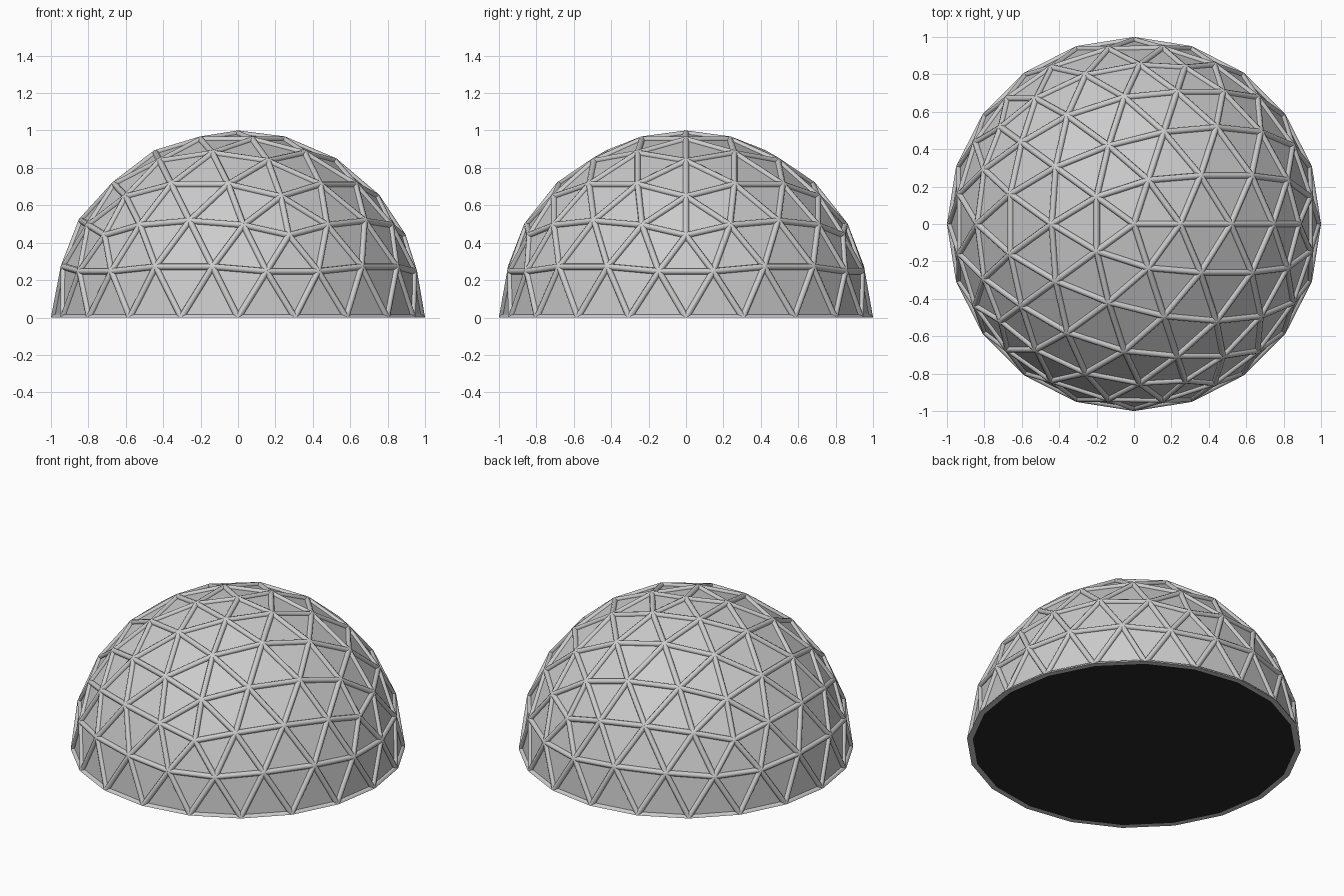
import bpy, bmesh, math
from mathutils import Vector, Matrix

if "Cube" in bpy.data.objects:
    bpy.data.objects.remove(bpy.data.objects["Cube"])

N = 4            # geodesic frequency
T = 0.017        # strut radius
R = 1 - T        # radius of strut axes and panels


def finish(bm, name):
    me = bpy.data.meshes.new(name)
    bm.to_mesh(me)
    bm.free()
    ob = bpy.data.objects.new(name, me)
    bpy.context.collection.objects.link(ob)
    return ob


# Icosahedron with a corner on top and a corner towards +x
c, s = 2 / math.sqrt(5), 1 / math.sqrt(5)
up = [Vector((c * math.cos(k * math.tau / 5), c * math.sin(k * math.tau / 5), s)) for k in range(5)]
lo = [Vector((c * math.cos((k + .5) * math.tau / 5), c * math.sin((k + .5) * math.tau / 5), -s)) for k in range(5)]
top = Vector((0, 0, 1))
ico = []
for k in range(5):
    j = (k + 1) % 5
    ico += [(top, up[k], up[j]), (up[k], lo[k], up[j]), (lo[k], lo[j], up[j])]

# Panels: each big triangle split into a flat grid, pushed onto the sphere
bm = bmesh.new()
for a, b, d in ico:
    def pt(i, j):
        return (a * (N - i - j) + b * i + d * j).normalized() * R
    for i in range(N):
        for j in range(N - i):
            tris = [(pt(i, j), pt(i + 1, j), pt(i, j + 1))]
            if i + j < N - 1:
                tris.append((pt(i + 1, j), pt(i + 1, j + 1), pt(i, j + 1)))
            for t in tris:
                if min(p.z for p in t) > -1e-4:
                    bm.faces.new([bm.verts.new(p) for p in t])
bmesh.ops.remove_doubles(bm, verts=bm.verts, dist=1e-4)
bmesh.ops.recalc_face_normals(bm, faces=bm.faces)
if sum(f.normal.dot(f.calc_center_median()) for f in bm.faces) < 0:
    bmesh.ops.reverse_faces(bm, faces=bm.faces)
edges = [(e.verts[0].co.copy(), e.verts[1].co.copy()) for e in bm.edges]
nodes = [v.co.copy() for v in bm.verts]
finish(bm, "dome_panels")

# Struts along every edge, with small joints, cut flat at the ground
bm = bmesh.new()
for p, q in edges:
    z = (q - p).normalized()
    x = (p + q).normalized()
    y = z.cross(x)
    m = Matrix((x, y, z)).transposed().to_4x4()
    m.translation = (p + q) / 2
    bmesh.ops.create_cone(bm, cap_ends=True, segments=8, radius1=T, radius2=T,
                          depth=(q - p).length, matrix=m)
for p in nodes:
    m = p.to_track_quat('Z', 'Y').to_matrix().to_4x4()
    m.translation = p
    bmesh.ops.create_icosphere(bm, subdivisions=2, radius=T, matrix=m)
bmesh.ops.bisect_plane(bm, geom=bm.verts[:] + bm.edges[:] + bm.faces[:], dist=1e-6,
                       plane_co=(0, 0, 0), plane_no=(0, 0, 1), clear_inner=True)
ob = finish(bm, "dome_struts")
bpy.context.view_layer.objects.active = ob
ob.select_set(True)
bpy.ops.object.shade_smooth_by_angle(angle=math.radians(50))


# Flat underside: grey rim ring and dark floor
def ring(bm, r):
    return [bm.verts.new((r * math.cos(k * math.tau / 20), r * math.sin(k * math.tau / 20), 0)) for k in range(20)]


bm = bmesh.new()
outer, inner = ring(bm, R + T), ring(bm, R - T)
for k in range(20):
    j = (k + 1) % 20
    bm.faces.new((outer[j], outer[k], inner[k], inner[j]))
finish(bm, "base_rim")

bm = bmesh.new()
bm.faces.new(ring(bm, R - T)[::-1])
floor = finish(bm, "floor")
mat = bpy.data.materials.new("dark_floor")
mat.diffuse_color = (0.02, 0.02, 0.02, 1)
mat.use_nodes = True
mat.node_tree.nodes["Principled BSDF"].inputs["Base Color"].default_value = mat.diffuse_color
floor.data.materials.append(mat)
